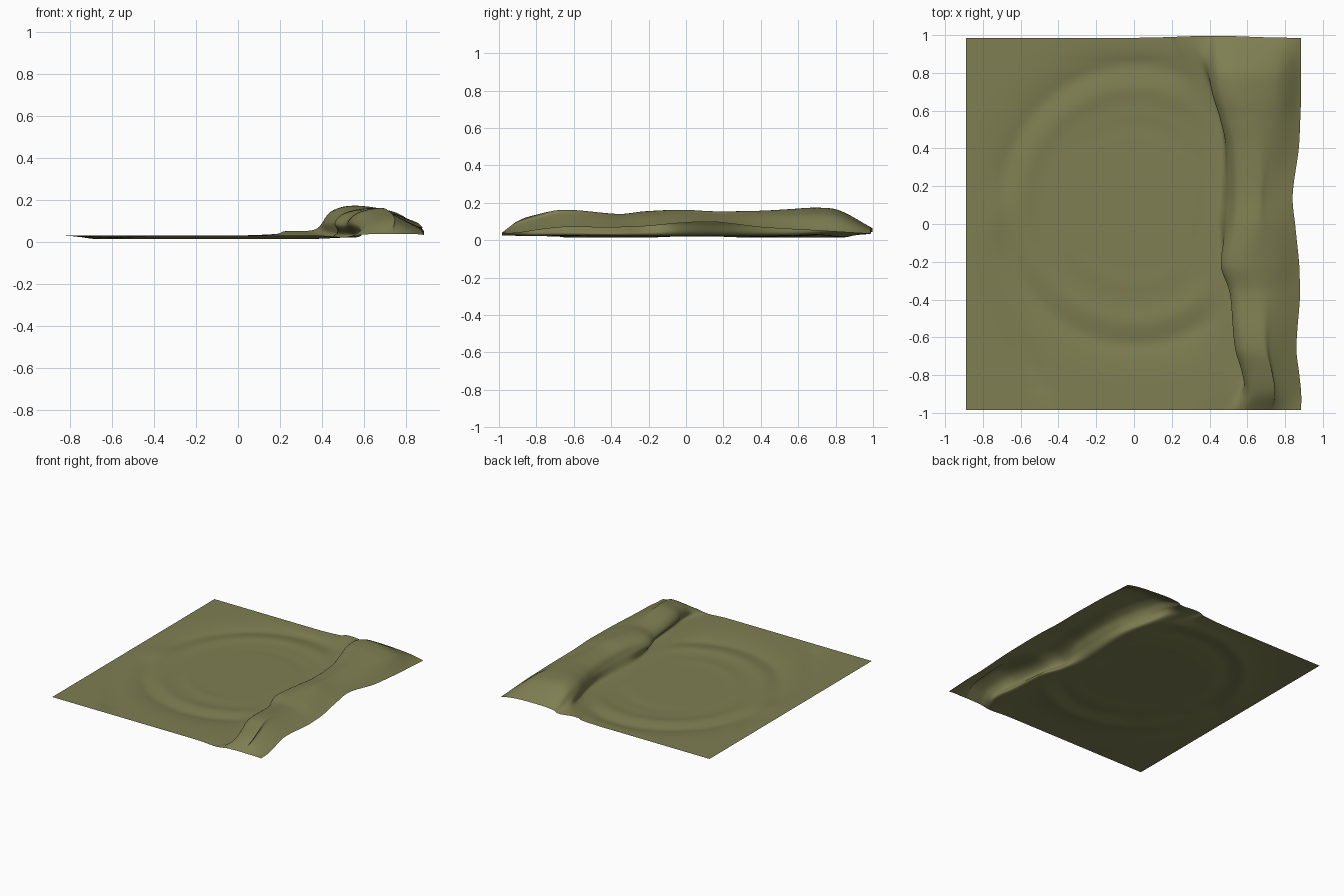
import bpy, bmesh, math

if "Cube" in bpy.data.objects:
    bpy.data.objects.remove(bpy.data.objects["Cube"])

# Stations along the sheet: y, fold x, crest z, right-edge x, right-edge z, tuck under the fold
STATIONS = [
    (-0.99, 0.56, 0.040, 0.885, 0.035, -0.06),
    (-0.90, 0.59, 0.105, 0.885, 0.040, -0.03),
    (-0.80, 0.575, 0.138, 0.875, 0.055, 0.01),
    (-0.66, 0.535, 0.163, 0.860, 0.070, 0.03),
    (-0.40, 0.512, 0.143, 0.878, 0.068, 0.035),
    (-0.34, 0.500, 0.141, 0.878, 0.070, 0.035),
    (-0.22, 0.460, 0.155, 0.875, 0.075, 0.03),
    (-0.02, 0.490, 0.163, 0.855, 0.093, -0.03),
    (0.15, 0.505, 0.155, 0.840, 0.098, -0.04),
    (0.40, 0.495, 0.158, 0.872, 0.070, -0.02),
    (0.55, 0.460, 0.166, 0.880, 0.060, 0.0),
    (0.70, 0.415, 0.174, 0.885, 0.052, 0.0),
    (0.82, 0.400, 0.160, 0.885, 0.045, -0.03),
    (0.99, 0.390, 0.066, 0.885, 0.035, -0.10),
]
YS = [s[0] for s in STATIONS]


def hermite(y, col):
    """Smooth interpolation of one station column."""
    v = [s[col] for s in STATIONS]
    n = len(YS)
    i = max(k for k in range(n - 1) if YS[k] <= y + 1e-9)

    def slope(k):
        a, b = max(k - 1, 0), min(k + 1, n - 1)
        return (v[b] - v[a]) / (YS[b] - YS[a])
    d = YS[i + 1] - YS[i]
    t = (y - YS[i]) / d
    return ((2*t**3 - 3*t**2 + 1) * v[i] + (t**3 - 2*t**2 + t) * d * slope(i)
            + (3*t**2 - 2*t**3) * v[i + 1] + (t**3 - t**2) * d * slope(i + 1))


def catmull(a, b, c, d, t):
    return tuple(0.5 * (2*q + (r - p)*t + (2*p - 5*q + 4*r - s)*t*t + (3*q - p - 3*r + s)*t**3)
                 for p, q, r, s in zip(a, b, c, d))


def gauss(v, w):
    return math.exp(-(v / w) ** 2)


def ripple(x, y):
    """Shallow oval wrinkles pressed into the flat area."""
    r = math.hypot(x / 0.95, y - 0.1)
    ang = math.atan2(y - 0.1, x)
    z = 0.007 * gauss(r - 0.62, 0.06) - 0.007 * gauss(r - 0.74, 0.05)
    z += 0.012 / (1 + math.exp(-(r - 0.84) / 0.04))
    z += 0.003 * gauss(r - 0.42, 0.05) * math.cos(ang + 2.2)
    z -= 0.012 * gauss((x + 0.58) + 0.6 * (y + 0.69), 0.09) * gauss(x + 0.58, 0.15)
    z += 0.012 * gauss(x + 0.72, 0.08) * gauss(y - 0.05, 0.15)
    # rim settles to one height
    rim = max(0, 1 - min(0.89 + x, 0.99 - abs(y)) / 0.12)
    return z * (1 - rim) + 0.012 * rim


def section(y):
    """Cross-section of the sheet at one y: flat part, rolled fold, right slope."""
    e, h, xe, ze, tuck = (hermite(y, c) for c in range(1, 6))
    base = 0.021
    rise = 0.022 * gauss(y - 0.95, 0.25)
    H = h - base
    knots = [
        (e - 0.36, base), (e - 0.21, base + rise * 0.35),
        (e - 0.07 + min(tuck, 0), base + rise), (e + tuck, base + 0.08 * H + rise * 1.1),
        (e, base + 0.5 * H), (e + 0.045, base + 0.86 * H),
        (e + 0.15, h), (xe - 0.13, ze + 0.72 * (h - ze)), (xe, ze)]
    k = [(knots[0][0] - 0.15, base)] + knots + [(xe + 0.10, ze - 0.04)]
    x0 = knots[0][0]
    pts = [(-0.89 + (x0 + 0.89) * i / 60, base) for i in range(60)]
    for i in range(1, len(k) - 2):
        pts += [catmull(*k[i - 1:i + 3], j / 9) for j in range(9)]
    pts.append(knots[-1])
    out = []
    for x, z in pts:
        fade = 1 / (1 + math.exp((x - e + 0.12) / 0.035))
        bulge = 0.012 * gauss(x - 0.42, 0.25) * max(0, y) ** 6
        out.append((x, y * 0.995 + bulge, max(0.0, z + ripple(x, y) * fade)))
    return out


# Draped sheet
ROWS = 160
bm = bmesh.new()
grid = [[bm.verts.new(p) for p in section(-0.99 + 1.98 * i / ROWS)] for i in range(ROWS + 1)]
for a, b in zip(grid, grid[1:]):
    for i in range(len(a) - 1):
        bm.faces.new((a[i], a[i + 1], b[i + 1], b[i]))
for f in bm.faces:
    f.smooth = True
mesh = bpy.data.meshes.new("blanket")
bm.to_mesh(mesh)
bm.free()
blanket = bpy.data.objects.new("blanket", mesh)
bpy.context.collection.objects.link(blanket)

# Olive cloth
cloth = bpy.data.materials.new("olive cloth")
cloth.diffuse_color = (0.21, 0.21, 0.085, 1)
cloth.use_nodes = True
cloth.node_tree.nodes["Principled BSDF"].inputs["Base Color"].default_value = cloth.diffuse_color
mesh.materials.append(cloth)
